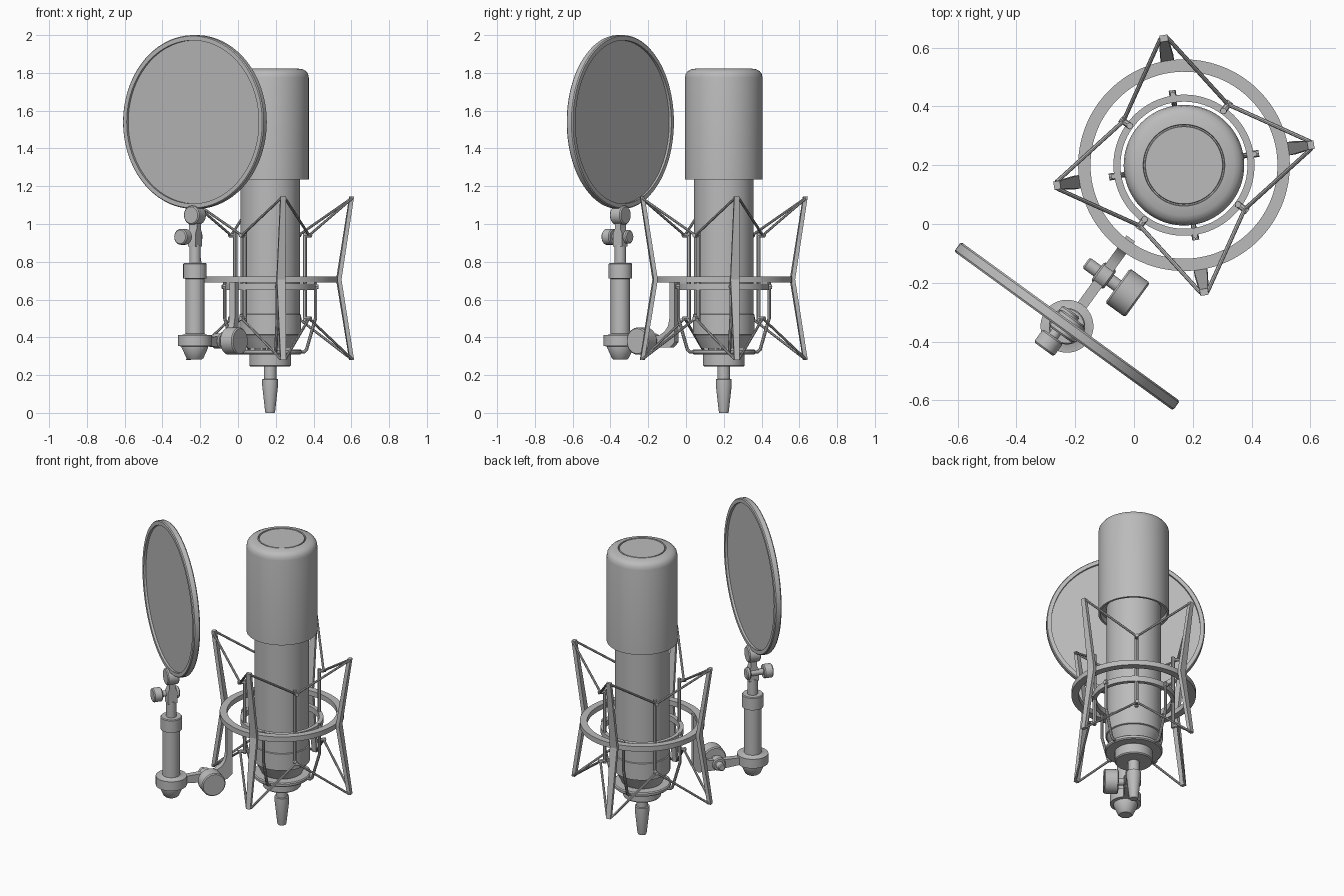
import bpy
import bmesh
from math import pi, sin, cos, radians
from mathutils import Matrix, Vector

cube = bpy.data.objects.get("Cube")
if cube:
    bpy.data.objects.remove(cube, do_unlink=True)

grey = bpy.data.materials.new("plain_grey")
grey.use_nodes = True
COLOUR = (0.5, 0.5, 0.5, 1)
grey.diffuse_color = COLOUR
grey.node_tree.nodes["Principled BSDF"].inputs["Base Color"].default_value = COLOUR

# Local frame: origin on the microphone axis, +X pointing at the filter stand
FRAME = Matrix.Translation((0.17, 0.2, 0)) @ Matrix.Rotation(radians(234), 4, 'Z')
STAND = 0.677


def finish(name, mesh, matrix=Matrix(), smooth=True):
    mesh.transform(FRAME @ matrix)
    mesh.materials.clear()
    mesh.materials.append(grey)
    obj = bpy.data.objects.new(name, mesh)
    bpy.context.collection.objects.link(obj)
    if smooth:
        bpy.ops.object.select_all(action='DESELECT')
        obj.select_set(True)
        bpy.context.view_layer.objects.active = obj
        bpy.ops.object.shade_smooth_by_angle(angle=radians(35))
    return obj


def bm_finish(name, bm, matrix=Matrix(), smooth=True):
    bmesh.ops.recalc_face_normals(bm, faces=bm.faces)
    mesh = bpy.data.meshes.new(name)
    bm.to_mesh(mesh)
    bm.free()
    return finish(name, mesh, matrix, smooth)


def lathe(name, profile, matrix=Matrix(), steps=64, closed=False):
    """Spin (radius, height) points around Z."""
    bm = bmesh.new()
    verts = [bm.verts.new((r, 0, z)) for r, z in profile]
    edges = [bm.edges.new(p) for p in zip(verts, verts[1:])]
    if closed:
        edges.append(bm.edges.new((verts[-1], verts[0])))
    bmesh.ops.spin(bm, geom=verts + edges, axis=(0, 0, 1), cent=(0, 0, 0),
                   angle=2 * pi, steps=steps, use_duplicate=False)
    bmesh.ops.remove_doubles(bm, verts=bm.verts, dist=0.0002)
    return bm_finish(name, bm, matrix)


def ring(name, inner, outer, low, high, matrix=Matrix()):
    pts = [(inner, low), (outer, low), (outer, high), (inner, high)]
    return lathe(name, pts, matrix, 96, True)


def drum(name, radius, low, high, matrix, bevel=0.006):
    pts = [(0, low), (radius - bevel, low), (radius, low + bevel),
           (radius, high - bevel), (radius - bevel, high), (0, high)]
    return lathe(name, pts, matrix, 40)


def rod(name, points, radius):
    curve = bpy.data.curves.new(name, 'CURVE')
    curve.dimensions = '3D'
    curve.bevel_depth = radius
    curve.bevel_resolution = 2
    curve.use_fill_caps = True
    spline = curve.splines.new('POLY')
    spline.points.add(len(points) - 1)
    for p, co in zip(spline.points, points):
        p.co = (*co, 1)
    temp = bpy.data.objects.new(name, curve)
    mesh = bpy.data.meshes.new_from_object(temp)
    bpy.data.objects.remove(temp)
    return finish(name, mesh)


def slab(name, outline, width, matrix=Matrix()):
    """Extrude an (x, z) outline along Y."""
    bm = bmesh.new()
    face = bm.faces.new([bm.verts.new((x, -width / 2, z)) for x, z in outline])
    geo = bmesh.ops.extrude_face_region(bm, geom=[face])["geom"]
    moved = [g for g in geo if isinstance(g, bmesh.types.BMVert)]
    bmesh.ops.translate(bm, verts=moved, vec=(0, width, 0))
    return bm_finish(name, bm, matrix)


def polar(r, deg, z):
    return Vector((r * cos(radians(deg)), r * sin(radians(deg)), z))


# Microphone
lathe("microphone_head", [(0.158, 1.27), (0.192, 1.27), (0.192, 1.235), (0.205, 1.235),
      (0.205, 1.775), (0.201, 1.795), (0.19, 1.81), (0.172, 1.819), (0.139, 1.824),
      (0.137, 1.815), (0.133, 1.815), (0.131, 1.823), (0, 1.823)], steps=96)
lathe("microphone_body", [(0, 0.34), (0.118, 0.34), (0.155, 0.412), (0.163, 0.415),
      (0.163, 0.52), (0.158, 0.523), (0.158, 1.28), (0, 1.28)], steps=96)
drum("base_plate", 0.167, 0.31, 0.336, Matrix())
drum("base_nut", 0.11, 0.245, 0.315, Matrix())
lathe("cable_plug", [(0, 0), (0.024, 0), (0.027, 0.01), (0.042, 0.145), (0.042, 0.178),
      (0.033, 0.18), (0.033, 0.25), (0, 0.25)], steps=40)

# Shock mount rings
ring("outer_ring", 0.318, 0.36, 0.69, 0.722)
ring("inner_ring", 0.216, 0.24, 0.65, 0.685)

HOOKS = (0.94, 0.5)
TIPS = (1.135, 0.285)
for k in range(4):
    a = 90 * k
    b = a + 45
    # Upright with hooks at both ends
    rod("cord_upright", [polar(0.228, a, 0.485), polar(0.228, a, 0.955)], 0.011)
    for z in HOOKS:
        rod("cord_hook", [polar(0.222, a, z), polar(0.268, a, z)], 0.011)
    # Cradle strut from the inner ring to the base plate
    rod("cradle_strut", [polar(0.243, b, 0.69), polar(0.243, b, 0.5),
                         polar(0.195, b, 0.335), polar(0.18, b, 0.322),
                         polar(0.14, b, 0.322)], 0.009)
    rod("strut_pin", [polar(0.235, b, 0.668), polar(0.258, b, 0.668)], 0.012)
    # Bent arm that tapers to both tips
    bm = bmesh.new()
    loops = []
    for r, z, w in ((0.437, 0.28, 0.028), (0.368, 0.706, 0.046), (0.437, 1.145, 0.028)):
        loops.append([bm.verts.new((r + dx, dy * w / 2, z))
                      for dx, dy in ((-0.011, -1), (0.011, -1), (0.011, 1), (-0.011, 1))])
    for lo, hi in zip(loops, loops[1:]):
        for i in range(4):
            j = (i + 1) % 4
            bm.faces.new((lo[i], lo[j], hi[j], hi[i]))
    bm.faces.new(loops[0])
    bm.faces.new(loops[-1])
    bm_finish("suspension_arm", bm, Matrix.Rotation(radians(b), 4, 'Z'), False)
    # Elastic cords from the tips to the neighbouring hooks
    for tip, hook in zip(TIPS, HOOKS):
        for side in (-1, 1):
            start = polar(0.437, b, tip) + polar(0.012, b + 90 * side, 0)
            rod("elastic_cord", [start, polar(0.255, b + 45 * side, hook)], 0.007)

# Bracket with clamp knob
slab("bracket", [(0.308, 0.71), (0.343, 0.71), (0.343, 0.5), (0.352, 0.46), (0.375, 0.43),
     (0.41, 0.41), (0.46, 0.405), (0.62, 0.4), (0.62, 0.358), (0.46, 0.345),
     (0.34, 0.345), (0.308, 0.375)], 0.036)
PIVOT = Matrix.Translation((0.464, 0, 0.38)) @ Matrix.Rotation(-pi / 2, 4, 'X')
drum("clamp_bolt", 0.022, -0.075, 0.07, PIVOT)
drum("clamp_hub", 0.04, -0.026, 0.026, PIVOT)
drum("clamp_knob", 0.072, 0.058, 0.142, PIVOT)

# Filter stand
post = Matrix.Translation((STAND, 0, 0))
lathe("stand_post", [(0, 0.282), (0.036, 0.282), (0.045, 0.29), (0.07, 0.345),
      (0.07, 0.352), (0.09, 0.354), (0.09, 0.412), (0.06, 0.414), (0.051, 0.42),
      (0.051, 0.71), (0.062, 0.712), (0.062, 0.788), (0.058, 0.793), (0.03, 0.793),
      (0.03, 0.89), (0, 0.89)], post, 48)
slab("stand_fork", [(-0.03, 0.88), (0.03, 0.88), (0.03, 0.95), (0.018, 0.975),
     (0.018, 1.02), (-0.018, 1.02), (-0.018, 0.975), (-0.03, 0.95)], 0.05, post)
along = Matrix.Rotation(pi / 2, 4, 'Y')
knob = Matrix.Translation((STAND, -0.018, 0.932)) @ along
drum("tilt_bolt", 0.018, -0.05, 0.07, knob)
drum("tilt_nut", 0.036, -0.05, -0.025, knob)
drum("tilt_knob", 0.042, 0.055, 0.11, knob)
drum("filter_clamp", 0.05, -0.036, 0.036, Matrix.Translation((STAND, 0, 1.047)) @ along)

# Pop filter
centre = Matrix.Translation((STAND, 0, 1.54)) @ along
lathe("filter_rim", [(0.432, -0.02), (0.455, -0.02), (0.46, -0.014), (0.46, 0.014),
      (0.455, 0.02), (0.432, 0.02)], centre, 96, True)
drum("filter_screen", 0.436, -0.006, 0.006, centre, 0.001)
